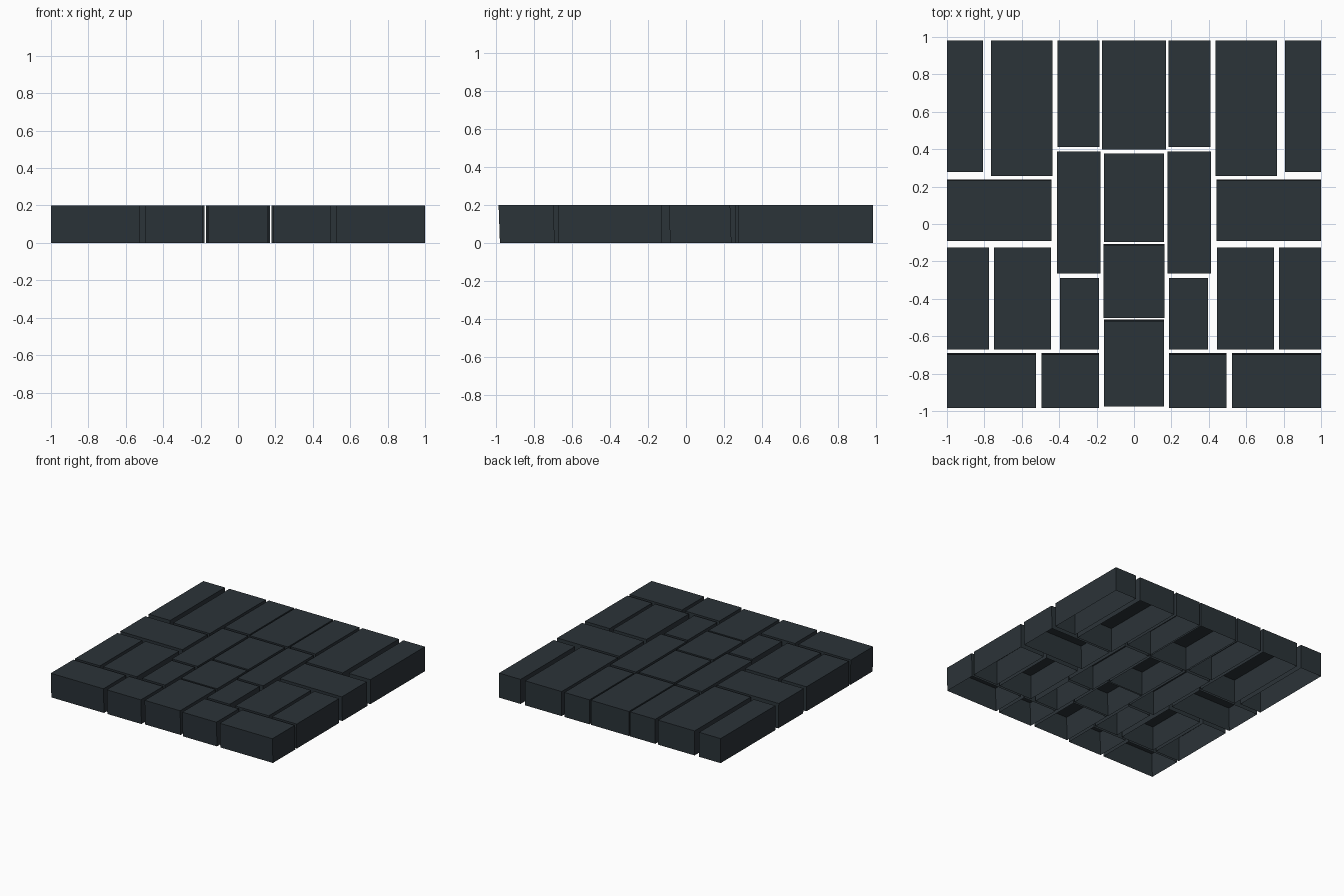
import bpy
import bmesh

default_cube = bpy.data.objects.get("Cube")
if default_cube:
    bpy.data.objects.remove(default_cube, do_unlink=True)

HEIGHT = 0.2
LEAN = 0.007

# Single dark slate colour shared by every paving stone
slate = bpy.data.materials.new("dark_slate")
slate.use_nodes = True
slate_colour = (0.024, 0.033, 0.04, 1.0)
slate.diffuse_color = slate_colour
shader = next(n for n in slate.node_tree.nodes if n.type == "BSDF_PRINCIPLED")
shader.inputs["Base Color"].default_value = slate_colour
shader.inputs["Roughness"].default_value = 0.9


def add_stone(name, left, right, front, back, leaning=False):
    """Flat-sided block, open underneath; a leaning block has its foot pushed back."""
    mesh = bpy.data.meshes.new(name)
    bm = bmesh.new()
    bmesh.ops.create_cube(bm, size=1.0)
    underside = [face for face in bm.faces if face.normal.z < -0.5]
    bmesh.ops.delete(bm, geom=underside, context="FACES_ONLY")
    for vert in bm.verts:
        is_foot = vert.co.z < 0
        vert.co.x = right if vert.co.x > 0 else left
        vert.co.y = back if vert.co.y > 0 else front
        vert.co.z = 0.0 if is_foot else HEIGHT
        if leaning and is_foot:
            vert.co.y += LEAN
    bm.to_mesh(mesh)
    bm.free()
    mesh.materials.append(slate)
    stone = bpy.data.objects.new(name, mesh)
    bpy.context.collection.objects.link(stone)


def add_stone_pair(name, inner, outer, front, back, leaning=False):
    """The same stone on both sides of the centre line."""
    add_stone("left_" + name, inner, outer, front, back, leaning)
    add_stone("right_" + name, -outer, -inner, front, back, leaning)


# Centre column, from back to front
centre_column = [
    ("centre_back_stone", 0.172, 0.397, 0.982, False),
    ("centre_upper_stone", 0.16, -0.095, 0.377, False),
    ("centre_lower_stone", 0.163, -0.503, -0.113, True),
    ("centre_front_stone", 0.16, -0.975, -0.518, True),
]
for name, half_width, front, back, leaning in centre_column:
    add_stone(name, -half_width, half_width, front, back, leaning)

# Long back row
add_stone_pair("back_inner_stone", 0.184, 0.41, 0.412, 0.982)
add_stone_pair("back_wide_stone", 0.435, 0.765, 0.257, 0.982)
add_stone_pair("back_outer_stone", 0.806, 1.0, 0.277, 0.982)

# Middle stones beside the centre column, and crosswise stones at the sides
add_stone_pair("middle_long_stone", 0.18, 0.412, -0.265, 0.387)
add_stone_pair("middle_short_stone", 0.188, 0.396, -0.671, -0.288)
add_stone_pair("side_cross_stone", 0.44, 1.0, -0.09, 0.232, True)
add_stone_pair("side_inner_stone", 0.444, 0.748, -0.671, -0.125)
add_stone_pair("side_outer_stone", 0.776, 1.0, -0.671, -0.125)

# Crosswise front row
add_stone_pair("front_inner_stone", 0.187, 0.495, -0.985, -0.697, True)
add_stone_pair("front_outer_stone", 0.525, 1.0, -0.985, -0.697, True)
